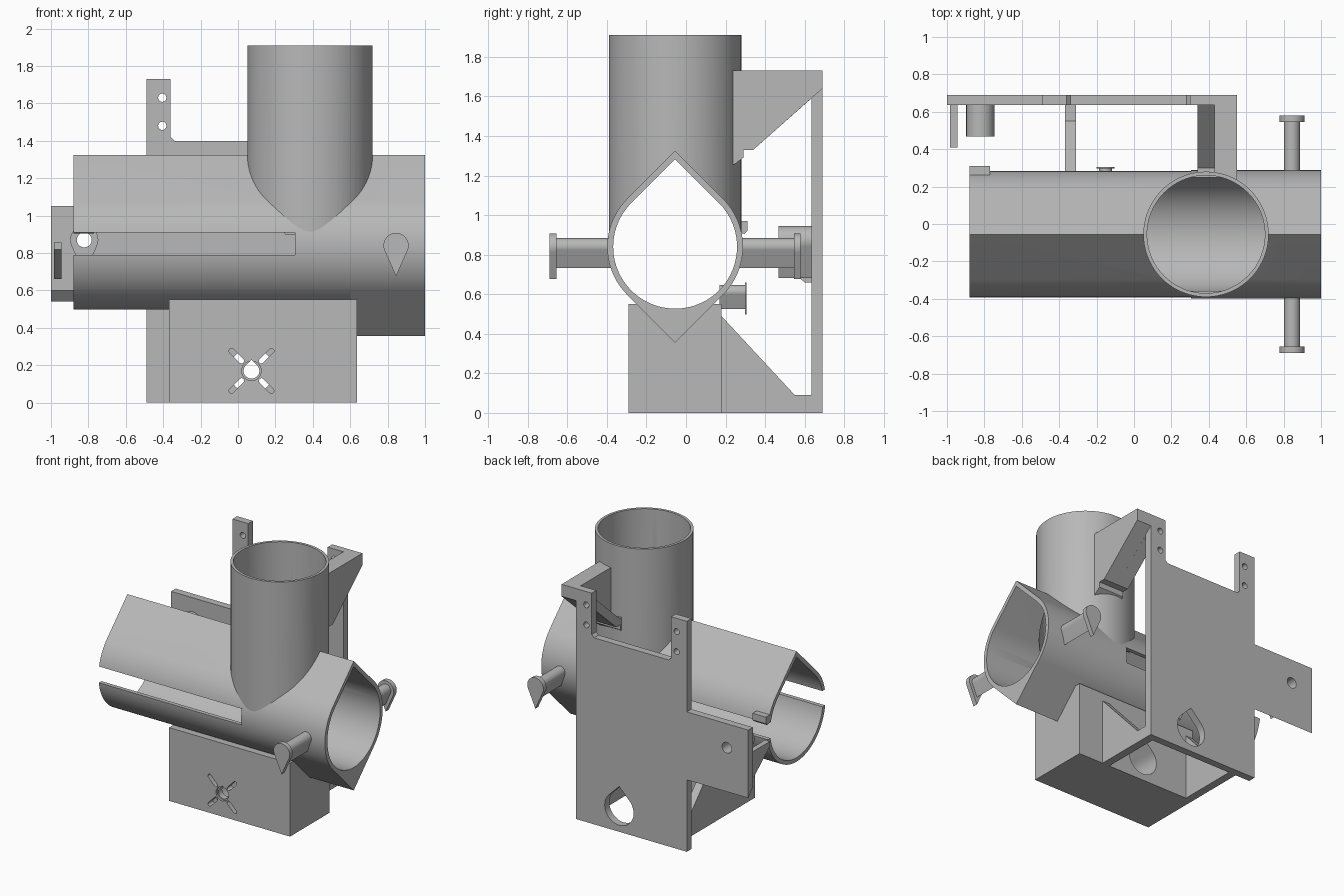
import bpy, bmesh, math

if "Cube" in bpy.data.objects:
    bpy.data.objects.remove(bpy.data.objects["Cube"])

grey = bpy.data.materials.new("light_grey")
grey.diffuse_color = (0.48, 0.48, 0.48, 1)
grey.use_nodes = True
grey.node_tree.nodes["Principled BSDF"].inputs["Base Color"].default_value = grey.diffuse_color

CY, CZ = -0.055, 0.84      # main tube axis
VX = 0.385                 # upright tube axis
PLACE = {'x': lambda u, v, w: (w, u, v),
         'y': lambda u, v, w: (u, w, v),
         'z': lambda u, v, w: (u, v, w)}


def prism(name, pts, axis, a, b):
    """Extrude a 2D profile along an axis from a to b."""
    bm = bmesh.new()
    f = PLACE[axis]
    lo = [bm.verts.new(f(u, v, a)) for u, v in pts]
    hi = [bm.verts.new(f(u, v, b)) for u, v in pts]
    bm.faces.new(lo)
    bm.faces.new(hi)
    n = len(pts)
    for i in range(n):
        j = (i + 1) % n
        bm.faces.new((lo[i], lo[j], hi[j], hi[i]))
    bmesh.ops.recalc_face_normals(bm, faces=bm.faces)
    me = bpy.data.meshes.new(name)
    bm.to_mesh(me)
    bm.free()
    ob = bpy.data.objects.new(name, me)
    bpy.context.collection.objects.link(ob)
    me.materials.append(grey)
    return ob


def rect(u0, u1, v0, v1):
    return [(u0, v0), (u1, v0), (u1, v1), (u0, v1)]


def circle(u, v, r, n=64):
    return [(u + r * math.cos(2 * math.pi * i / n),
             v + r * math.sin(2 * math.pi * i / n)) for i in range(n)]


def tear(u, v, r, k=math.sqrt(2), up=1, n=48):
    """Circle with a tangent point at distance k*r above or below."""
    a0 = math.acos(1 / k)
    pts = [(u, v + up * k * r)]
    for i in range(n + 1):
        a = a0 + (2 * math.pi - 2 * a0) * i / n
        pts.append((u + r * math.sin(a), v + up * r * math.cos(a)))
    return pts


def slot(u, v, r0, r1, w, ang, n=8):
    """Rounded slot pointing away from a centre."""
    c, s = math.cos(ang), math.sin(ang)
    pts = []
    for d, start in ((r1, -math.pi / 2), (r0, math.pi / 2)):
        for i in range(n + 1):
            a = ang + start + math.pi * i / n
            pts.append((u + d * c + w * math.cos(a), v + d * s + w * math.sin(a)))
    return pts


def boolean(ob, others, op='DIFFERENCE'):
    for o in others:
        m = ob.modifiers.new("bool", 'BOOLEAN')
        m.operation, m.object, m.solver = op, o, 'EXACT'
    dg = bpy.context.evaluated_depsgraph_get()
    me = bpy.data.meshes.new_from_object(ob.evaluated_get(dg))
    ob.modifiers.clear()
    ob.data = me


helpers = []


def cutter(*args):
    ob = prism("cutter", *args)
    ob.hide_render = True
    helpers.append(ob)
    return ob


# cutters shared by several parts
main_bore = cutter(tear(CY, CZ, 0.313, n=72), 'x', -1.2, 1.2)
up_bore = cutter(circle(VX, CY, 0.315, 72), 'z', 0.92, 2.1)
side_slot = cutter(rect(-1.0, 0.305, 0.79, 0.91), 'y', -0.6, 0.42)

# main tube with peaked roof, keel at the open end
tube = prism("main_tube", tear(CY, CZ, 0.343, n=72), 'x', -0.88, 1.0)
keel = prism("tube_keel", [(CY - 0.2425, CZ - 0.2425), (CY, CZ - 0.485),
                           (CY + 0.2425, CZ - 0.2425), (CY, CZ)], 'x', 0.6, 1.0)
boolean(tube, [main_bore, up_bore, side_slot])
boolean(keel, [main_bore])

# upright tube
stack = prism("upright_tube", circle(VX, CY, 0.335, 72), 'z', CZ + 0.06, 1.91)
boolean(stack, [up_bore, main_bore])

# motor box: round bore behind a slotted front wall
HX, HZ = 0.072, 0.17
box = prism("motor_box", rect(-0.37, 0.635, 0, 0.55), 'y', -0.29, 0.18)
cuts = [main_bore,
        cutter(tear(HX, HZ, 0.12), 'y', -0.23, 0.4),
        cutter(tear(HX, HZ, 0.042), 'y', -0.5, -0.1),
        cutter(circle(HX, HZ, 0.052, 32), 'y', -0.5, -0.275)]
for i in range(4):
    cuts.append(cutter(slot(HX, HZ, 0.075, 0.15, 0.014,
                            math.pi / 4 + i * math.pi / 2), 'y', -0.5, -0.23))
boolean(box, cuts)

# back plate with two posts
plate = prism("back_plate", [(-0.49, 0), (0.43, 0), (0.43, 1.73), (0.30, 1.73),
                             (0.30, 1.42), (0.28, 1.40), (-0.34, 1.40),
                             (-0.36, 1.42), (-0.36, 1.73), (-0.49, 1.73)],
              'y', 0.635, 0.69)
holes = [cutter(tear(HX, HZ, 0.12), 'y', 0.5, 0.8)]
for x in (-0.405, 0.345):
    for z in (1.48, 1.63):
        holes.append(cutter(circle(x, z, 0.022, 24), 'y', 0.5, 0.8))
boolean(plate, holes)

# side wing with boss and gusset
eye = cutter(circle(-0.822, 0.87, 0.04, 32), 'y', 0.3, 0.8)
wing = prism("side_wing", [(0.635, 0.60), (0.69, 0.54), (0.69, 1.05), (0.635, 1.05)],
             'x', -1.0, -0.49)
boss = prism("wing_boss", tear(-0.822, 0.87, 0.075, 2.5, -1), 'y', 0.468, 0.636)
boolean(wing, [eye])
boolean(boss, [eye])
prism("wing_gusset", [(0.41, 0.855), (0.41, 0.82), (0.60, 0.66), (0.636, 0.66),
                      (0.636, 0.855)], 'x', -0.985, -0.945)

# lower braces between box and plate
for x in (-0.37, 0.37):
    prism("lower_brace", [(0.179, 0), (0.636, 0), (0.636, 0.09), (0.55, 0.09),
                          (0.179, 0.49)], 'x', x, x + 0.06)

# upper arm and its underside web
arm = prism("upper_arm", [(0.235, 1.73), (0.69, 1.73), (0.69, 1.64), (0.34, 1.33),
                          (0.29, 1.33), (0.29, 1.29), (0.235, 1.25)], 'x', 0.43, 0.55)
web = prism("arm_web", [(0.235, 1.25), (0.29, 1.29), (0.29, 1.33), (0.34, 1.33),
                        (0.64, 1.595), (0.64, 1.68), (0.30, 1.38), (0.235, 1.38)],
            'x', 0.34, 0.43)
boolean(arm, [up_bore])
boolean(web, [up_bore])

# side pegs with end flanges
for name, y0, y1, y2 in (("front", -0.38, -0.655, -0.69), ("back", 0.27, 0.545, 0.58)):
    prism(name + "_peg", tear(0.845, CZ, 0.043, 2.5, -1), 'y', y0, y1)
    prism(name + "_peg_flange", tear(0.845, CZ, 0.067, 2.45, -1), 'y', y1, y2)

# small catches on the back of the tube
prism("rim_catch", [(0.27, 0.91), (0.295, 0.905), (0.31, 0.92), (0.31, 0.97),
                    (0.25, 0.97)], 'x', -0.88, -0.77)
prism("lower_peg", tear(-0.152, 0.612, 0.035, 2.5, -1), 'y', 0.17, 0.298)
prism("lower_peg_flange", tear(-0.152, 0.612, 0.048, 2.4, -1), 'y', 0.298, 0.306)

# remove helpers and shade
for h in helpers:
    bpy.data.objects.remove(h)
for ob in bpy.context.collection.objects:
    ob.select_set(True)
    bpy.context.view_layer.objects.active = ob
bpy.ops.object.shade_smooth_by_angle(angle=math.radians(30))
